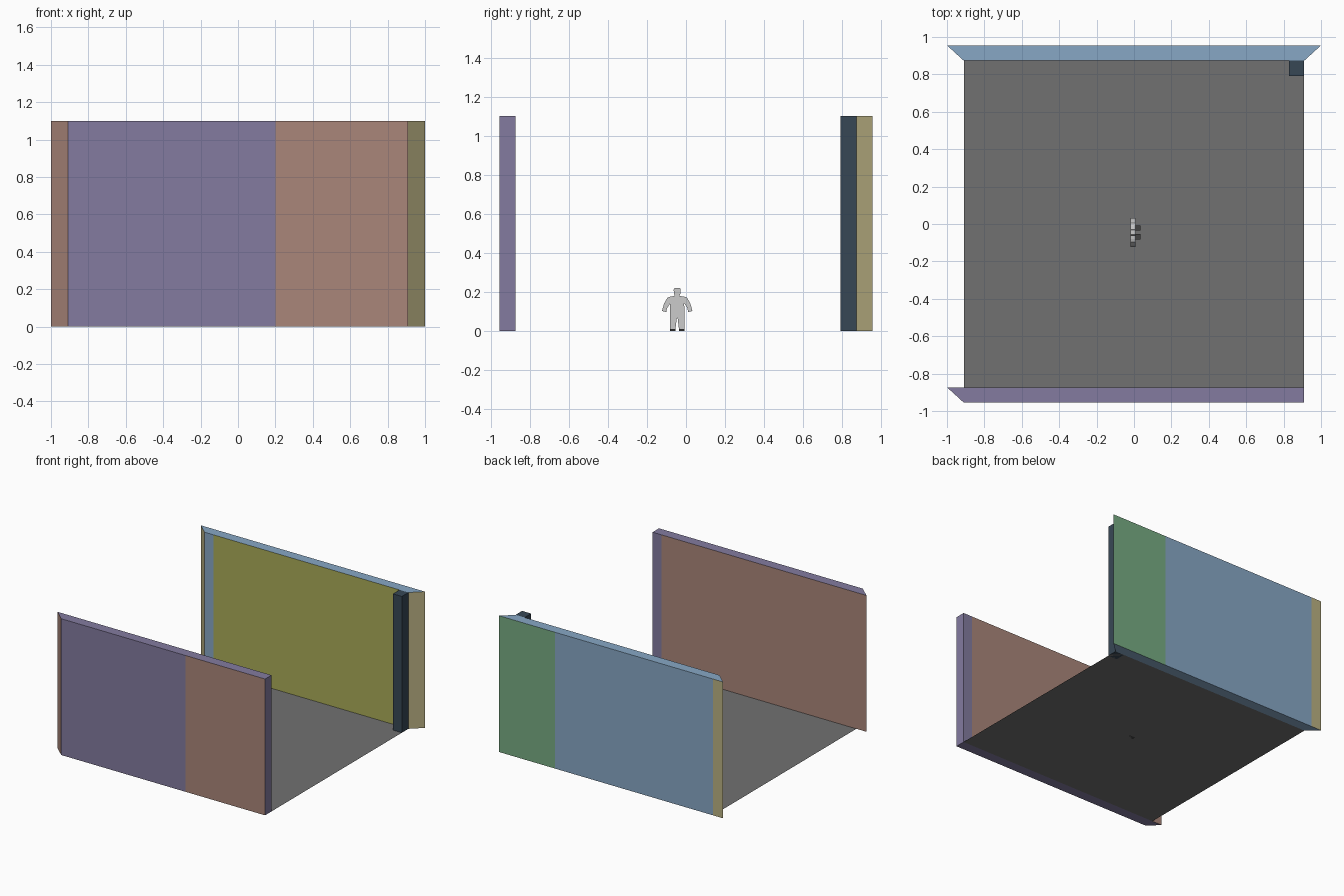
import bpy, bmesh

if "Cube" in bpy.data.objects:
    bpy.data.objects.remove(bpy.data.objects["Cube"])

HEIGHT = 1.10
COLOURS = {
    "purple": "827A9E", "pink": "A88579", "blue": "86A6C4", "green": "77AA82",
    "yellow": "A9AB58", "tan": "B9B082", "navy": "3A4956", "floor_grey": "707070",
    "shoe_grey": "444444",
}


def mat(name):
    """Material from the palette, made once."""
    m = bpy.data.materials.get(name)
    if m is None:
        m = bpy.data.materials.new(name)
        h = COLOURS[name]
        rgb = [(int(h[i:i + 2], 16) / 255) ** 2.2 for i in (0, 2, 4)]
        m.diffuse_color = (*rgb, 1)
        m.use_nodes = True
        m.node_tree.nodes["Principled BSDF"].inputs["Base Color"].default_value = m.diffuse_color
    return m


def prism(name, pts, lo, hi, axis="z", sides=None, cap=None):
    """Extrude an outline along z (pts are x, y) or along x (pts are y, z)."""
    place = (lambda p, h: (p[0], p[1], h)) if axis == "z" else (lambda p, h: (h, p[0], p[1]))
    bm = bmesh.new()
    a = [bm.verts.new(place(p, lo)) for p in pts]
    b = [bm.verts.new(place(p, hi)) for p in pts]
    slots = []

    def slot(colour):
        if colour is None:
            return 0
        if colour not in slots:
            slots.append(colour)
        return slots.index(colour)

    n = len(pts)
    for loop in (a[::-1], b):
        bm.faces.new(loop).material_index = slot(cap)
    for i in range(n):
        j = (i + 1) % n
        f = bm.faces.new((a[i], a[j], b[j], b[i]))
        f.material_index = slot(sides[i] if sides else cap)
    bmesh.ops.recalc_face_normals(bm, faces=bm.faces[:])
    me = bpy.data.meshes.new(name)
    bm.to_mesh(me)
    bm.free()
    for c in slots:
        me.materials.append(mat(c))
    ob = bpy.data.objects.new(name, me)
    bpy.context.collection.objects.link(ob)
    return ob


def rect(x0, x1, y0, y1):
    return [(x0, y0), (x1, y0), (x1, y1), (x0, y1)]


# Front wall: mitred at the left end, square at the right
prism("front_wall",
      [(-.91, -.955), (.2, -.955), (.91, -.955), (.91, -.873), (.83, -.873), (-1, -.873)],
      0, HEIGHT, sides=["purple", "pink", "purple", "purple", "pink", "pink"], cap="purple")

# Back wall: mitred at both ends
prism("back_wall",
      [(-1, .955), (-.91, .873), (-.83, .873), (.91, .873), (1, .955), (.5, .955), (-.91, .955)],
      0, HEIGHT, sides=["tan", "blue", "yellow", "tan", "green", "blue", "tan"], cap="blue")

# Corner column
prism("corner_column", rect(.83, .91, .79, .873), 0, HEIGHT, cap="navy")

# Floor: a single sheet between the walls
floor_mesh = bpy.data.meshes.new("floor")
floor_mesh.from_pydata([(x, y, 0) for x, y in rect(-.91, .91, -.873, .873)], [], [(0, 1, 2, 3)])
floor_mesh.materials.append(mat("floor_grey"))
bpy.context.collection.objects.link(bpy.data.objects.new("floor", floor_mesh))

# Scale figure: outlines are (distance from its centre line, height), facing +x
CY = -.045
X0, X1 = -.019, .007


def mirrored(half):
    """Full outline from one half, listed top to bottom."""
    return [(CY + y, z) for y, z in half] + [(CY - y, z) for y, z in reversed(half)]


prism("figure_head", mirrored([(.012, .222), (.018, .214), (.017, .192), (.013, .184), (.013, .172)]),
      X0, X1, "x")
prism("figure_torso", mirrored([(.015, .180), (.036, .177), (.036, .130), (.038, .068)]),
      X0, X1, "x")
arm = [(.036, .177), (.050, .172), (.068, .140), (.078, .103), (.056, .098), (.052, .118), (.036, .142)]
leg = [(.038, .068), (.036, .010), (.009, .010), (.002, .068)]
shoe = [(.037, .012), (.037, 0), (.009, 0), (.009, .012)]
for side, s in (("left", 1), ("right", -1)):
    for part, pts, x1, colour in (("arm", arm, X1, None), ("leg", leg, X1, None),
                                  ("shoe", shoe, .034, "shoe_grey")):
        prism(f"figure_{part}_{side}", [(CY + s * y, z) for y, z in pts], X0, x1, "x", cap=colour)
